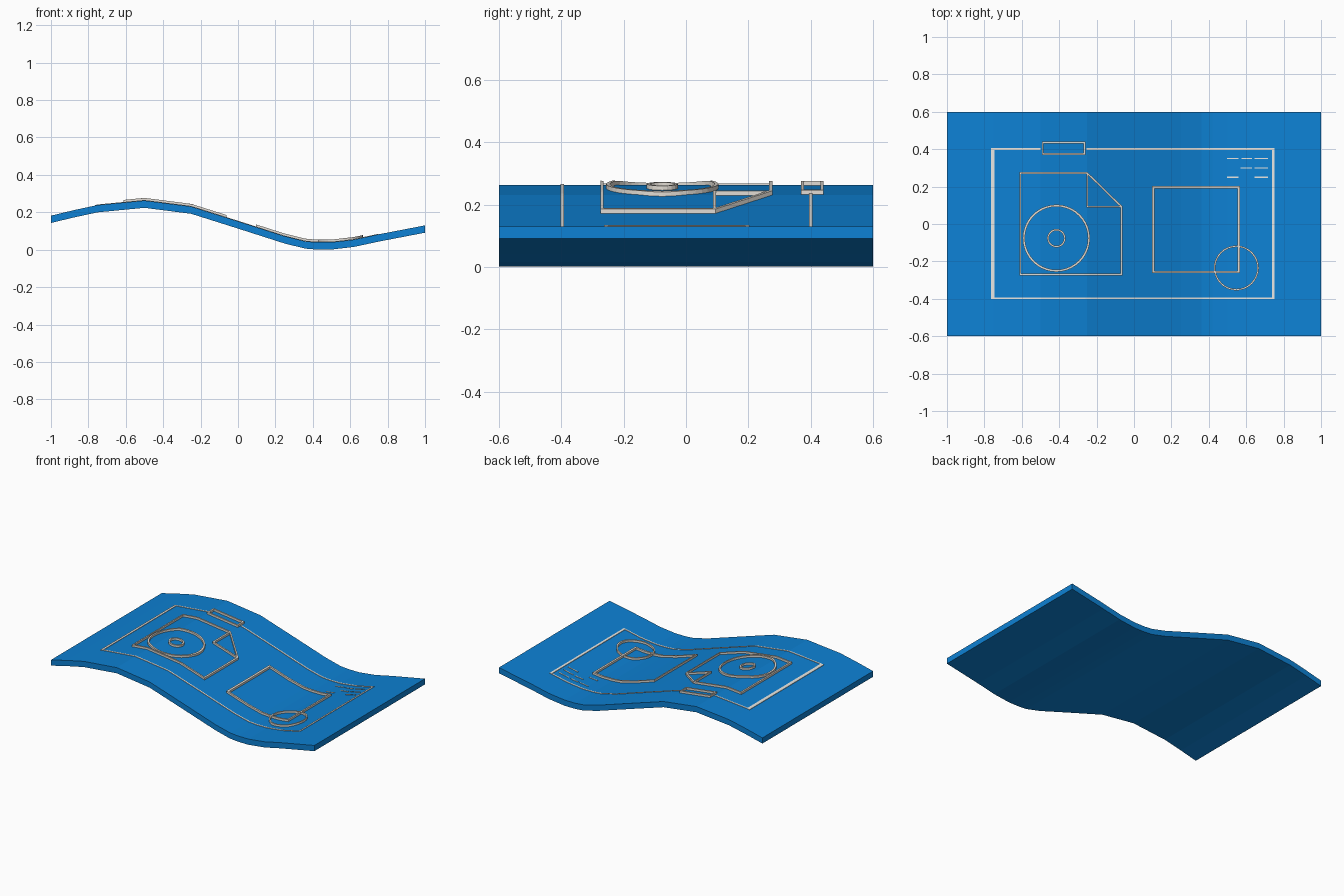
import bpy, bmesh, math
from mathutils import Vector

if "Cube" in bpy.data.objects:
    bpy.data.objects.remove(bpy.data.objects["Cube"])

def material(name, rgb):
    m = bpy.data.materials.new(name)
    m.diffuse_color = (*rgb, 1)
    m.use_nodes = True
    m.node_tree.nodes["Principled BSDF"].inputs["Base Color"].default_value = m.diffuse_color
    return m

BLUE = material("blueprint blue", (0.004, 0.22, 0.66))
WHITE = material("line white", (0.80, 0.79, 0.76))
CREAM = material("raised cream", (0.76, 0.72, 0.66))

# Wavy top profile (x, z); the sheet is THICK deep
THICK = 0.039
PROFILE = [(-1, .182), (-.88, .211), (-.75, .239), (-.5, .263), (-.25, .231),
           (0, .152), (.25, .072), (.36, .045), (.42, .040), (.5, .040),
           (.62, .054), (.75, .082), (1, .130)]

def height(x):
    for (x0, z0), (x1, z1) in zip(PROFILE, PROFILE[1:]):
        if x <= x1:
            return z0 + (z1 - z0) * (x - x0) / (x1 - x0)
    return PROFILE[-1][1]

def finish(bm, name, mat):
    bmesh.ops.recalc_face_normals(bm, faces=bm.faces)
    me = bpy.data.meshes.new(name)
    bm.to_mesh(me)
    bm.free()
    me.materials.append(mat)
    ob = bpy.data.objects.new(name, me)
    bpy.context.collection.objects.link(ob)
    return ob

def sheet():
    bm = bmesh.new()
    rows = [[bm.verts.new((x, y, max(0, z - d))) for y, d in
             ((-.6, 0), (.6, 0), (.6, THICK), (-.6, THICK))] for x, z in PROFILE]
    for a, b in zip(rows, rows[1:]):
        for i in range(4):
            j = (i + 1) % 4
            bm.faces.new((a[i], a[j], b[j], b[i]))
    bm.faces.new(rows[0])
    bm.faces.new(rows[-1])
    finish(bm, "wavy_sheet", BLUE)

def ridge(name, pts, width, rise, mat, closed=True, sink=0.004):
    """Mitred strip that follows a flat path and is draped on the sheet."""
    pts = [Vector(p) for p in pts]
    n = len(pts)
    corners = []
    for i, p in enumerate(pts):
        before = pts[i - 1] if closed or i > 0 else None
        after = pts[(i + 1) % n] if closed or i < n - 1 else None
        dirs = [d.normalized() for d in
                ([p - before] if before else []) + ([after - p] if after else [])]
        norms = [Vector((-d.y, d.x)) for d in dirs]
        m = sum(norms, Vector((0, 0))).normalized()
        m *= width / 2 / max(0.3, m.dot(norms[0]))
        corners.append((p + m, p - m))
    # subdivide so that the strip bends with the sheet
    path = []
    for i in range(n if closed else n - 1):
        (a0, b0), (a1, b1) = corners[i], corners[(i + 1) % n]
        steps = max(1, math.ceil(abs(pts[(i + 1) % n].x - pts[i].x) / 0.03))
        path += [(a0.lerp(a1, k / steps), b0.lerp(b1, k / steps)) for k in range(steps)]
    if not closed:
        path.append(corners[-1])
    bm = bmesh.new()
    rings = [[bm.verts.new((p.x, p.y, height(p.x) + h)) for p, h in
              ((a, -sink), (a, rise), (b, rise), (b, -sink))] for a, b in path]
    pairs = list(zip(rings, rings[1:])) + ([(rings[-1], rings[0])] if closed else [])
    for r, s in pairs:
        for i in range(4):
            j = (i + 1) % 4
            bm.faces.new((r[i], r[j], s[j], s[i]))
    if not closed:
        bm.faces.new(rings[0])
        bm.faces.new(rings[-1])
    finish(bm, name, mat)

def rect(x0, x1, y0, y1):
    return [(x0, y0), (x1, y0), (x1, y1), (x0, y1)]

def circle(cx, cy, r, n):
    return [(cx + r * math.cos(2 * math.pi * i / n),
             cy + r * math.sin(2 * math.pi * i / n)) for i in range(n)]

def line(name, x0, y0, x1, y1, width):
    ridge(name, [(x0, y0), (x1, y1)], width, 0.003, WHITE, closed=False, sink=0.003)

sheet()

# Flat border, interrupted behind the tab
line("border_left", -.755, -.40, -.755, .405, .02)
line("border_right", .745, -.40, .745, .405, .014)
line("border_front", -.765, -.397, .752, -.397, .01)
line("border_back_left", -.765, .40, -.50, .40, .01)
line("border_back_right", -.255, .40, .752, .40, .01)

# Note dashes in the corner
for y, spans in ((.35, ((.497, .56), (.575, .63), (.645, .717))),
                 (.30, ((.57, .63), (.645, .717))),
                 (.25, ((.497, .56), (.645, .717)))):
    for a, b in spans:
        line("note_dash", a, y, b, y, .006)

# Raised drawings
H = 0.014
ridge("left_plan_outline", [(-.608, -.27), (-.066, -.27), (-.066, .092),
                            (-.25, .272), (-.608, .272)], .01, H, CREAM)
ridge("folded_corner", [(-.25, .272), (-.25, .092), (-.066, .092)],
      .01, H, CREAM, closed=False)
ridge("large_circle", circle(-.415, -.076, .174, 40), .012, H, CREAM)
ridge("small_circle", circle(-.415, -.076, .045, 20), .01, H, CREAM)
ridge("top_tab", rect(-.488, -.265, .374, .436), .01, H, CREAM)
ridge("right_square", rect(.103, .56, -.257, .197), .012, H, CREAM)
ridge("corner_circle", circle(.547, -.235, .116, 32), .009, H, CREAM)
